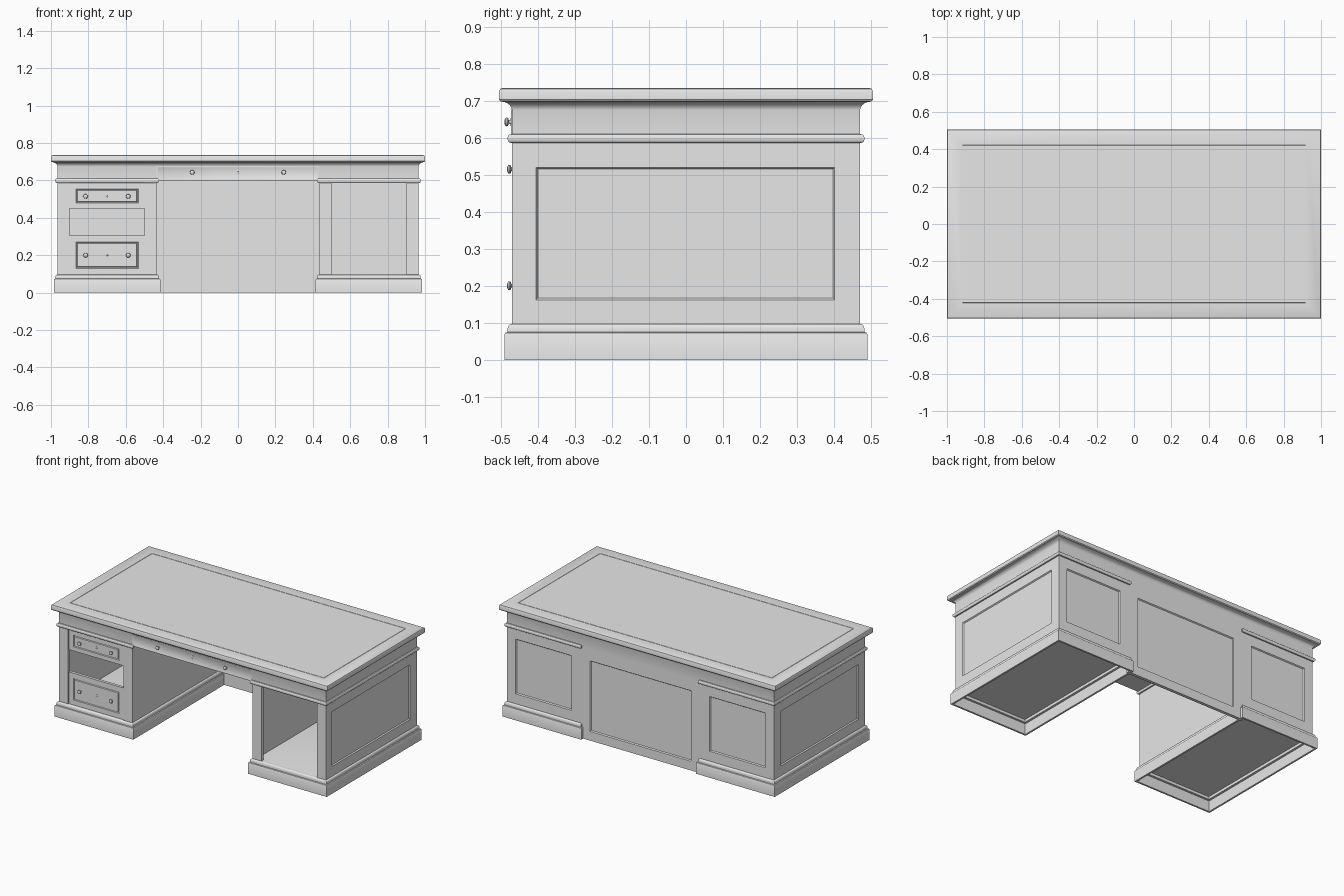
import bpy, bmesh, math

if "Cube" in bpy.data.objects:
    bpy.data.objects.remove(bpy.data.objects["Cube"])

grey = bpy.data.materials.new("painted grey")
grey.diffuse_color = (0.8, 0.8, 0.8, 1)
grey.use_nodes = True
grey.node_tree.nodes["Principled BSDF"].inputs["Base Color"].default_value = grey.diffuse_color

# Directions a part is built towards: (u, w, depth) -> (x, y, z)
UP = lambda u, w, d: (u, w, d)
FRONT = lambda u, w, d: (u, -d, w)
BACK = lambda u, w, d: (u, d, w)
RIGHT = lambda u, w, d: (d, u, w)
LEFT = lambda u, w, d: (-d, u, w)


def finish(name, bm):
    bmesh.ops.recalc_face_normals(bm, faces=bm.faces)
    me = bpy.data.meshes.new(name)
    bm.to_mesh(me)
    bm.free()
    me.materials.append(grey)
    ob = bpy.data.objects.new(name, me)
    bpy.context.collection.objects.link(ob)


def skin(name, loops, closed=False):
    """Join successive point loops; cap both ends unless closed into a frame."""
    bm = bmesh.new()
    rows = [[bm.verts.new(p) for p in loop] for loop in loops]
    pairs = list(zip(rows, rows[1:]))
    if closed:
        pairs.append((rows[-1], rows[0]))
    else:
        bm.faces.new(rows[0])
        bm.faces.new(rows[-1])
    n = len(rows[0])
    for a, b in pairs:
        for i in range(n):
            j = (i + 1) % n
            bm.faces.new((a[i], a[j], b[j], b[i]))
    finish(name, bm)


def loft(name, rect, profile, to, closed=False):
    """Rectangle (u0, u1, w0, w1) grown by each (offset, depth) of a profile."""
    u0, u1, w0, w1 = rect
    loops = []
    for o, d in profile:
        corners = ((u0-o, w0-o), (u1+o, w0-o), (u1+o, w1+o), (u0-o, w1+o))
        loops.append([to(u, w, d) for u, w in corners])
    skin(name, loops, closed)


def board(name, rect, back, face, to, panel=None, steps=()):
    """Board with an optional panel whose border follows (inset, sink) steps."""
    levels = [(rect, back), (rect, face)]
    if panel:
        levels.append((panel, face))
        u0, u1, w0, w1 = panel
        levels += [((u0+i, u1-i, w0+i, w1-i), face-s) for i, s in steps]
    skin(name, [[to(u, w, d) for u, w in
                 ((r[0], r[2]), (r[1], r[2]), (r[1], r[3]), (r[0], r[3]))]
                for r, d in levels])


def lathe(name, x, y, z, profile, sx=1, sz=1, n=14):
    """Turned part pointing to the front."""
    skin(name, [[(x + r*sx*math.cos(2*math.pi*k/n), y - d,
                  z + r*sz*math.sin(2*math.pi*k/n)) for k in range(n)]
                for r, d in profile])


RECESS = [(0.005, 0.007)]
GROOVE = [(0.003, 0.006), (0.007, 0.006), (0.010, 0.0)]
KNOB = [(0.006, -0.004), (0.005, 0.008), (0.011, 0.010), (0.0125, 0.013),
        (0.011, 0.017), (0.006, 0.0195), (0.001, 0.020)]
ESCUTCHEON = [(0.009, -0.002), (0.009, 0.002), (0.007, 0.003), (0.003, 0.003),
              (0.002, 0.001)]

# Table top with rounded edge and fine inlay line
loft("table_top", (-1, 1, -0.505, 0.505),
     [(-0.012, 0.697), (-0.004, 0.698), (0, 0.703), (0, 0.726), (-0.003, 0.732),
      (-0.010, 0.735), (-0.080, 0.735), (-0.081, 0.7335), (-0.083, 0.7335),
      (-0.084, 0.735)], UP)

# Apron with cove under the top
loft("apron", (-0.965, 0.965, -0.47, 0.47),
     [(0, 0.60), (0, 0.675), (0.002, 0.682), (0.007, 0.689), (0.014, 0.694),
      (0.024, 0.698)], UP)

# Pedestals
for s, side, out in ((-1, "left", LEFT), (1, "right", RIGHT)):
    def span(a, b):
        return (a, b) if s > 0 else (-b, -a)

    foot = (*span(0.435, 0.965), -0.47, 0.47)
    # Hollow skirting with moulded upper edge and cabinet floor
    loft(side + "_plinth", foot,
         [(-0.006, 0.088), (-0.006, 0.070), (0.008, 0.070), (0.008, 0),
          (0.020, 0), (0.020, 0.070), (0.018, 0.073), (0.012, 0.075),
          (0.012, 0.086), (0.009, 0.093), (0.005, 0.096), (0, 0.097)], UP)
    # Half-round moulding and cabinet ceiling
    loft(side + "_waist_moulding", foot,
         [(0, 0.586), (0.007, 0.587), (0.011, 0.591), (0.0125, 0.598),
          (0.011, 0.605), (0.007, 0.609), (0, 0.610)], UP)
    # Walls
    board(side + "_outer_wall", (-0.45, 0.45, 0.09, 0.60), 0.945, 0.965, out,
          (-0.405, 0.402, 0.162, 0.52), RECESS)
    board(side + "_inner_wall", (-0.45, 0.45, 0.09, 0.60), 0.435, 0.455, out)
    board(side + "_back_wall", (*span(0.435, 0.965), 0.09, 0.60), 0.45, 0.47,
          BACK, (*span(0.50, 0.905), 0.162, 0.52), RECESS)
    # Front frame around the opening
    outer = (*span(0.435, 0.965), 0.09, 0.60)
    inner = (*span(0.50, 0.90), 0.097, 0.586)
    skin(side + "_front_frame",
         [[FRONT(u, w, d) for u, w in
           ((r[0], r[2]), (r[1], r[2]), (r[1], r[3]), (r[0], r[3]))]
          for r, d in ((outer, 0.45), (outer, 0.47), (inner, 0.47), (inner, 0.45))],
         closed=True)

# Back panel of the kneehole
board("kneehole_back", (-0.435, 0.435, 0, 0.60), 0.45, 0.47, BACK,
      (-0.365, 0.365, 0.06, 0.522), RECESS)

# Centre drawer
board("centre_drawer", (-0.435, 0.432, 0.602, 0.676), 0.46, 0.473, FRONT,
      (-0.430, 0.427, 0.607, 0.671), [(0.003, 0.002)])
for x in (-0.245, 0.245):
    lathe("centre_drawer_knob", x, -0.471, 0.643, KNOB)
lathe("centre_keyhole", 0, -0.471, 0.643, ESCUTCHEON, 1, 1.4)

# Two drawer fronts in the left pedestal
for name, z0, z1, p0, p1, kz in (("upper_drawer", 0.45, 0.586, 0.478, 0.555, 0.515),
                                 ("lower_drawer", 0.097, 0.305, 0.13, 0.272, 0.20)):
    board(name, (-0.90, -0.50, z0, z1), 0.445, 0.464, FRONT,
          (-0.867, -0.533, p0, p1), GROOVE)
    for x in (-0.815, -0.587):
        lathe(name + "_knob", x, -0.464, kz, KNOB)
    lathe(name + "_keyhole", -0.70, -0.464, kz, ESCUTCHEON, 0.7, 1.2)

# Smooth mouldings and knobs, keeping crisp edges
bpy.ops.object.select_all(action="SELECT")
bpy.context.view_layer.objects.active = bpy.data.objects["table_top"]
bpy.ops.object.shade_smooth_by_angle(angle=math.radians(35))
